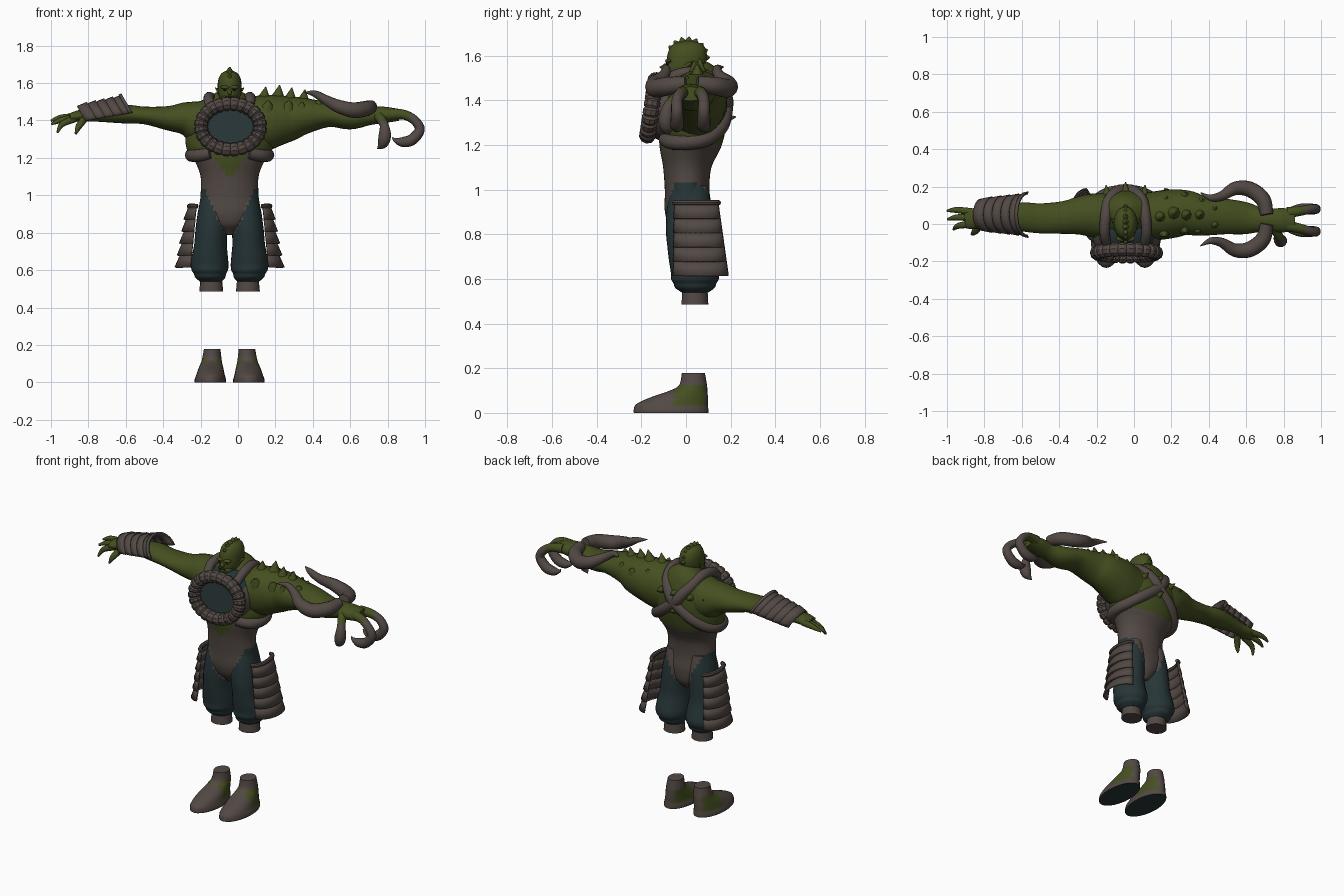
import bpy, bmesh, math
from mathutils import Vector, Matrix

CX = -0.045  # body centre line
X, Y, Z = Vector((1, 0, 0)), Vector((0, 1, 0)), Vector((0, 0, 1))


def material(name, rgb):
    m = bpy.data.materials.new(name)
    m.diffuse_color = (*rgb, 1)
    return m


MATS = [material("green skin", (0.058, 0.077, 0.014)),
        material("brown leather", (0.085, 0.066, 0.058)),
        material("dark teal cloth", (0.02, 0.036, 0.039)),
        material("dark eye", (0.012, 0.012, 0.008))]
GREEN, BROWN, TEAL, DARK = range(4)


def finish(bm, name, rule, angle=45, thick=0):
    """Turn a bmesh into an object; rule is a colour index or f(centre, normal)."""
    bmesh.ops.recalc_face_normals(bm, faces=bm.faces)
    for f in bm.faces:
        f.smooth = True
        f.material_index = rule(f.calc_center_median(), f.normal) if callable(rule) else rule
    me = bpy.data.meshes.new(name)
    bm.to_mesh(me)
    bm.free()
    for m in MATS:
        me.materials.append(m)
    me.set_sharp_from_angle(angle=math.radians(angle))
    ob = bpy.data.objects.new(name, me)
    bpy.context.collection.objects.link(ob)
    if thick:
        mod = ob.modifiers.new("thickness", 'SOLIDIFY')
        mod.thickness, mod.offset = thick, 0
    return ob


def smooth_rows(rows, steps):
    """Catmull-Rom interpolation of (x, y, z, ra, rb) rows."""
    out = []
    for i in range(len(rows) - 1):
        a, b, c, d = (rows[max(0, min(len(rows) - 1, i + k))] for k in (-1, 0, 1, 2))
        for s in range(steps):
            t = s / steps
            out.append([0.5 * (2 * q + (r - p) * t + (2 * p - 5 * q + 4 * r - w) * t * t
                               + (3 * q - p - 3 * r + w) * t ** 3) for p, q, r, w in zip(a, b, c, d)])
    return out + [list(rows[-1])]


def tube(bm, rows, ref=Z, sides=16, steps=4, closed=False, axis=None):
    """Elliptical loft along a path of (x, y, z, ra[, rb]); axis fixes the section direction."""
    rows = [r if len(r) == 5 else (*r, r[3]) for r in rows]
    rows = rows if closed else smooth_rows(rows, steps)
    n, rings, u = len(rows), [], None
    for i, r in enumerate(rows):
        lo, hi = (i - 1, (i + 1) % n) if closed else (max(i - 1, 0), min(i + 1, n - 1))
        t = axis or (Vector(rows[hi][:3]) - Vector(rows[lo][:3])).normalized()
        u = ref.cross(t) if u is None else u - t * u.dot(t)
        u.normalize()
        v, c = t.cross(u), Vector(r[:3])
        ra, rb = max(r[3], 0.001), max(r[4], 0.001)
        rings.append([bm.verts.new(c + u * ra * math.cos(k * math.tau / sides)
                                   + v * rb * math.sin(k * math.tau / sides)) for k in range(sides)])
    for i in range(n if closed else n - 1):
        p, q = rings[i], rings[(i + 1) % n]
        for k in range(sides):
            bm.faces.new((p[k], p[k - 1], q[k - 1], q[k]))
    if not closed:
        bm.faces.new(rings[0])
        bm.faces.new(rings[-1])


def loft(name, rows, rule, **kw):
    bm = bmesh.new()
    tube(bm, rows, **kw)
    return finish(bm, name, rule)


def spike(bm, base, d, length, r):
    b, d = Vector(base), Vector(d).normalized()
    tube(bm, [(*(b - d * 0.02), r * 1.3), (*(b + d * length * 0.4), r * 0.6), (*(b + d * length), 0.002)],
         ref=X if abs(d.x) < 0.8 else Y, sides=8, steps=2)


def ball(bm, c, s):
    bmesh.ops.create_uvsphere(bm, u_segments=14, v_segments=8, radius=1,
                              matrix=Matrix.Translation(c) @ Matrix.Diagonal((*s, 1)))


def lame(bm, ends, u, v, seg=14):
    """Curved armour plate ruled between two half-ellipse arcs (centre, ru, rv)."""
    arcs = [[bm.verts.new(Vector(c) + u * ru * math.cos(math.pi * k / seg) + v * rv * math.sin(math.pi * k / seg))
             for k in range(seg + 1)] for c, ru, rv in ends]
    for k in range(seg):
        bm.faces.new((arcs[0][k], arcs[0][k + 1], arcs[1][k + 1], arcs[1][k]))


# torso: green chest, leather waist, cloth hips
def torso_rule(c, n):
    dx = abs(c.x - CX)
    if c.z < 1.03 and dx > 0.03 + 0.45 * (c.z - 0.8):
        return TEAL
    if c.y < 0 and 1.09 + dx * 1.3 < c.z < 1.24:
        return GREEN
    return GREEN if c.z > (1.24 if c.y < 0 else 1.2) else BROWN


loft("torso", [(CX, y, z, a, b) for z, y, a, b in (
    (0.79, 0.02, 0.03, 0.05), (0.84, 0.02, 0.10, 0.09), (0.91, 0.01, 0.16, 0.105), (1.0, 0.005, 0.155, 0.10),
    (1.1, 0.005, 0.155, 0.108), (1.18, 0.012, 0.185, 0.132), (1.25, 0.025, 0.23, 0.145), (1.35, 0.04, 0.235, 0.148),
    (1.44, 0.045, 0.21, 0.135), (1.5, 0.045, 0.14, 0.11), (1.55, 0.03, 0.06, 0.07))],
    torso_rule, ref=Y, sides=40, steps=6)

# head with brow, nose, jaw, ears and a crest of spikes
bm = bmesh.new()
tube(bm, [(CX, y, z, a, b) for z, y, a, b in (
    (1.45, 0.035, 0.08, 0.08), (1.50, 0.0, 0.052, 0.08), (1.54, -0.004, 0.06, 0.087), (1.58, 0.003, 0.064, 0.09),
    (1.62, 0.006, 0.06, 0.085), (1.652, 0.008, 0.043, 0.065), (1.67, 0.01, 0.008, 0.01))],
    ref=Y, sides=24, axis=Z)
ball(bm, (CX, -0.052, 1.517), (0.046, 0.045, 0.028))
ball(bm, (CX, -0.092, 1.55), (0.012, 0.016, 0.016))
for s in (-1, 1):
    ball(bm, (CX + s * 0.024, -0.078, 1.577), (0.026, 0.016, 0.01))
    spike(bm, (CX + s * 0.06, 0.01, 1.56), (s * 0.6, 0.7, 0.5), 0.03, 0.012)
for i in range(8):
    a = math.radians(5 + i * 20)
    d = Vector((0, math.cos(a), math.sin(a)))
    spike(bm, Vector((CX, 0.005, 1.585)) + d * 0.082, d, 0.02, 0.02)
finish(bm, "head", GREEN)
bm = bmesh.new()
for s in (-1, 1):
    ball(bm, (CX + s * 0.024, -0.083, 1.563), (0.011, 0.006, 0.005))
ball(bm, (CX, -0.095, 1.526), (0.028, 0.006, 0.003))
finish(bm, "eyes_and_mouth", DARK)

# arms
loft("left_arm", [(0.0, 0.04, 1.38, 0.12, 0.13), (0.12, 0.045, 1.385, 0.13, 0.148), (0.2, 0.055, 1.40, 0.13, 0.138),
                  (0.28, 0.06, 1.412, 0.12, 0.12), (0.36, 0.045, 1.425, 0.108, 0.097),
                  (0.49, 0.04, 1.43, 0.095, 0.065), (0.6, 0.03, 1.412, 0.085, 0.06),
                  (0.7, 0.02, 1.425, 0.06, 0.05), (0.78, 0.02, 1.43, 0.065, 0.044),
                  (0.86, 0.02, 1.43, 0.06, 0.032)], GREEN, sides=24)
loft("right_arm", [(-0.09, 0.04, 1.39, 0.12, 0.13), (-0.2, 0.045, 1.39, 0.12, 0.122), (-0.28, 0.045, 1.41, 0.105, 0.09),
                   (-0.37, 0.035, 1.412, 0.088, 0.066), (-0.5, 0.03, 1.427, 0.08, 0.047),
                   (-0.62, 0.04, 1.435, 0.075, 0.05), (-0.78, 0.04, 1.43, 0.045, 0.035),
                   (-0.85, 0.03, 1.425, 0.055, 0.03), (-0.90, 0.025, 1.415, 0.05, 0.022)], GREEN, sides=24)

# shoulder and back spikes
bm = bmesh.new()
for x, y, z in ((0.14, 0.04, 1.525), (0.215, 0.06, 1.535), (0.28, 0.05, 1.52), (0.35, 0.05, 1.51),
                (0.17, 0.13, 1.48), (0.27, 0.15, 1.47), (0.16, -0.05, 1.48), (0.27, -0.03, 1.48),
                (0.34, -0.03, 1.47), (0.36, 0.12, 1.47), (0.43, 0.0, 1.485), (0.43, 0.08, 1.48)):
    spike(bm, (x, y, z), (0.15, (y - 0.05) * 6, 1), 0.056 if 0 < y < 0.1 and x < 0.4 else 0.032, 0.032)
for dx, y, z in ((0, 0.18, 1.43), (0, 0.18, 1.32), (0.1, 0.165, 1.42), (-0.1, 0.165, 1.42),
                 (0.18, 0.12, 1.42), (-0.18, 0.12, 1.42)):
    spike(bm, (CX + dx, y, z), (dx, 1, 0.15), 0.045, 0.022)
finish(bm, "shoulder_spikes", GREEN)

# right hand fingers
bm = bmesh.new()
for base, mid, tip in (((0.065, 1.42), (-0.95, 0.075, 1.415), (-1.0, 0.07, 1.398)),
                       ((0.035, 1.415), (-0.95, 0.035, 1.40), (-0.998, 0.025, 1.38)),
                       ((0.0, 1.41), (-0.94, -0.01, 1.38), (-0.965, -0.03, 1.335))):
    tube(bm, [(-0.87, *base, 0.02), (*mid, 0.016), (*tip, 0.006)], sides=10)
tube(bm, [(-0.82, 0.0, 1.41, 0.02), (-0.85, -0.04, 1.37, 0.018), (-0.868, -0.055, 1.328, 0.006)], sides=10)
finish(bm, "right_fingers", GREEN)

# left hand claws: green knuckles, horn coloured tips
bm = bmesh.new()
for y, dy in ((0.06, 0.02), (-0.01, -0.03)):
    tube(bm, [(0.82, y, 1.435, 0.03), (0.89, y + dy / 2, 1.43, 0.026), (0.945, y + dy, 1.40, 0.025),
              (0.972, y + dy, 1.35, 0.027), (0.93, y + dy, 1.297, 0.03), (0.88, y + dy, 1.285, 0.027),
              (0.84, y + dy, 1.295, 0.012), (0.825, y + dy, 1.31, 0.002)], ref=Y, sides=12)
tube(bm, [(0.75, -0.02, 1.425, 0.028), (0.78, -0.075, 1.38, 0.024), (0.785, -0.09, 1.32, 0.034),
          (0.773, -0.085, 1.275, 0.028), (0.745, -0.075, 1.248, 0.002)], ref=Y, sides=12)
finish(bm, "left_claws", lambda c, n: GREEN if c.z > 1.395 and c.x < 0.92 else BROWN)

# curved horns on the left wrist
bm = bmesh.new()
horn = ((0.71, 0.05, 1.475, 0.034), (0.69, 0.13, 1.465, 0.041), (0.62, 0.185, 1.455, 0.042),
        (0.54, 0.19, 1.475, 0.036), (0.47, 0.15, 1.51, 0.026), (0.41, 0.14, 1.543, 0.018), (0.355, 0.168, 1.55, 0.002))
for flip in (False, True):
    tube(bm, [(x, 0.05 - y if flip else y, z, r) for x, y, z, r in horn], sides=14, steps=5)
finish(bm, "wrist_horns", BROWN)

# bracer of overlapping plates leaning toward the right hand
bm = bmesh.new()
LEAN = Vector((-0.5, 0, 0.87))
for i in range(5):
    x, w, z = -0.568 - 0.047 * i, 0.113 - 0.005 * i, 1.44 - 0.008 * i
    lame(bm, (((x, 0.05, z), w, 0.108 - 0.002 * i), ((x - 0.06, 0.05, z - 0.01), w - 0.012, 0.094 - 0.002 * i)), Y, LEAN)
lame(bm, (((-0.564, 0.05, 1.44), 0.12, 0.115), ((-0.582, 0.05, 1.438), 0.115, 0.11)), Y, LEAN)
finish(bm, "bracer", BROWN, 30, 0.01)

# ribbed chest ring with dark hollow
TILT = lambda z: 0.15 * (z - 1.365)
bm = bmesh.new()
ring = []
for i in range(96):
    a = i * math.tau / 96
    x, z = CX + 0.005 + 0.158 * math.cos(a), 1.367 + 0.123 * math.sin(a)
    ring.append((x, -0.155 + TILT(z), z, 0.031 if i % 4 == 0 else 0.038))
tube(bm, ring, ref=Y, sides=10, closed=True)
finish(bm, "chest_ring", BROWN, 20)
bm = bmesh.new()
tube(bm, [(CX + 0.005, -0.04, 1.365, 0.185, 0.15), (CX + 0.005, -0.09, 1.365, 0.18, 0.148),
          (CX + 0.005, -0.14, 1.365, 0.155, 0.122)], sides=32, steps=2)
for v in bm.verts:
    v.co.y += TILT(v.co.z)
finish(bm, "ring_backing", lambda c, n: TEAL if n.y < -0.9 or n.z > 0.6 else BROWN)

# harness straps: over the shoulder, crossing the back, under the chest
bm = bmesh.new()
for s in (-1, 1):
    tube(bm, [(CX + s * dx, y, z, r) for dx, y, z, r in (
        (0.1, -0.105, 1.46, 0.026), (0.112, -0.045, 1.512, 0.027), (0.105, 0.05, 1.522, 0.03),
        (0.085, 0.13, 1.48, 0.032), (0.04, 0.172, 1.42, 0.034), (0, 0.178, 1.37, 0.034), (-0.1, 0.16, 1.29, 0.034),
        (-0.175, 0.105, 1.235, 0.034), (-0.205, 0.03, 1.215, 0.034), (-0.175, -0.055, 1.212, 0.034),
        (-0.1, -0.095, 1.225, 0.03))], sides=12)
finish(bm, "harness_straps", BROWN)


def leg_rule(c, n):
    v = 0.03 + 0.45 * (c.z - 0.8) if c.y < 0 else 0.05 + 0.4 * (c.z - 0.84)
    return BROWN if c.z > (0.8 if c.y < 0 else 0.84) and abs(c.x - CX) < v else TEAL


for side, s in (("left", 1), ("right", -1)):
    # baggy trouser leg with folds near the hem
    loft(side + "_trouser_leg", [(CX + s * dx, y, z, a, b) for z, dx, y, a, b in (
        (1.02, 0.085, 0.015, 0.06, 0.08), (0.92, 0.088, 0.015, 0.08, 0.1), (0.82, 0.097, 0.015, 0.085, 0.105),
        (0.74, 0.102, 0.02, 0.087, 0.103), (0.68, 0.105, 0.03, 0.095, 0.106),
        (0.63, 0.106, 0.04, 0.1, 0.108), (0.6, 0.106, 0.04, 0.097, 0.107), (0.58, 0.105, 0.04, 0.086, 0.096),
        (0.56, 0.103, 0.04, 0.08, 0.088), (0.54, 0.1, 0.04, 0.06, 0.06))],
        leg_rule, ref=Y, sides=28, axis=Z)
    # shin stub
    loft(side + "_shin", [(CX + s * 0.098, 0.04, 0.58, 0.055, 0.056), (CX + s * 0.098, 0.04, 0.485, 0.064, 0.061)],
         BROWN, ref=Y, sides=18)
    # boot with bare ankle patch
    loft(side + "_boot", [(CX + s * dx, y, z, a, b) for z, dx, y, a, b in (
        (0.178, 0.093, 0.033, 0.044, 0.052), (0.125, 0.095, 0.032, 0.052, 0.062), (0.1, 0.097, 0.012, 0.058, 0.084),
        (0.07, 0.1, -0.03, 0.068, 0.128), (0.04, 0.102, -0.062, 0.076, 0.16),
        (0.015, 0.103, -0.067, 0.084, 0.167), (0.0, 0.103, -0.067, 0.084, 0.167))],
        lambda c, n: TEAL if n.z < -0.8 else
        GREEN if 0.035 < c.z < 0.125 and -0.05 < c.y < 0.085 and abs(n.x) > 0.35 else BROWN,
        ref=Y, sides=24, axis=Z)
    # layered thigh guard
    bm = bmesh.new()
    for i in range(5):
        z, x, y, w = 0.942 - 0.064 * i, 0.176 + 0.006 * i, 0.047 + 0.004 * i, 0.094 + 0.005 * i
        lame(bm, (((CX + s * x, y, z), w, 0.038 + 0.005 * i),
                  ((CX + s * (x + 0.008), y + 0.002, z - 0.072), w + 0.008, 0.058 + 0.006 * i)), Y, X * s)
    tube(bm, [(CX + s * (0.174 + 0.042 * math.sin(a)), 0.047 - 0.098 * math.cos(a), 0.942, 0.008)
              for a in (math.pi * k / 10 for k in range(11))], sides=8, steps=1)
    finish(bm, side + "_thigh_guard", BROWN, 30, 0.01)
